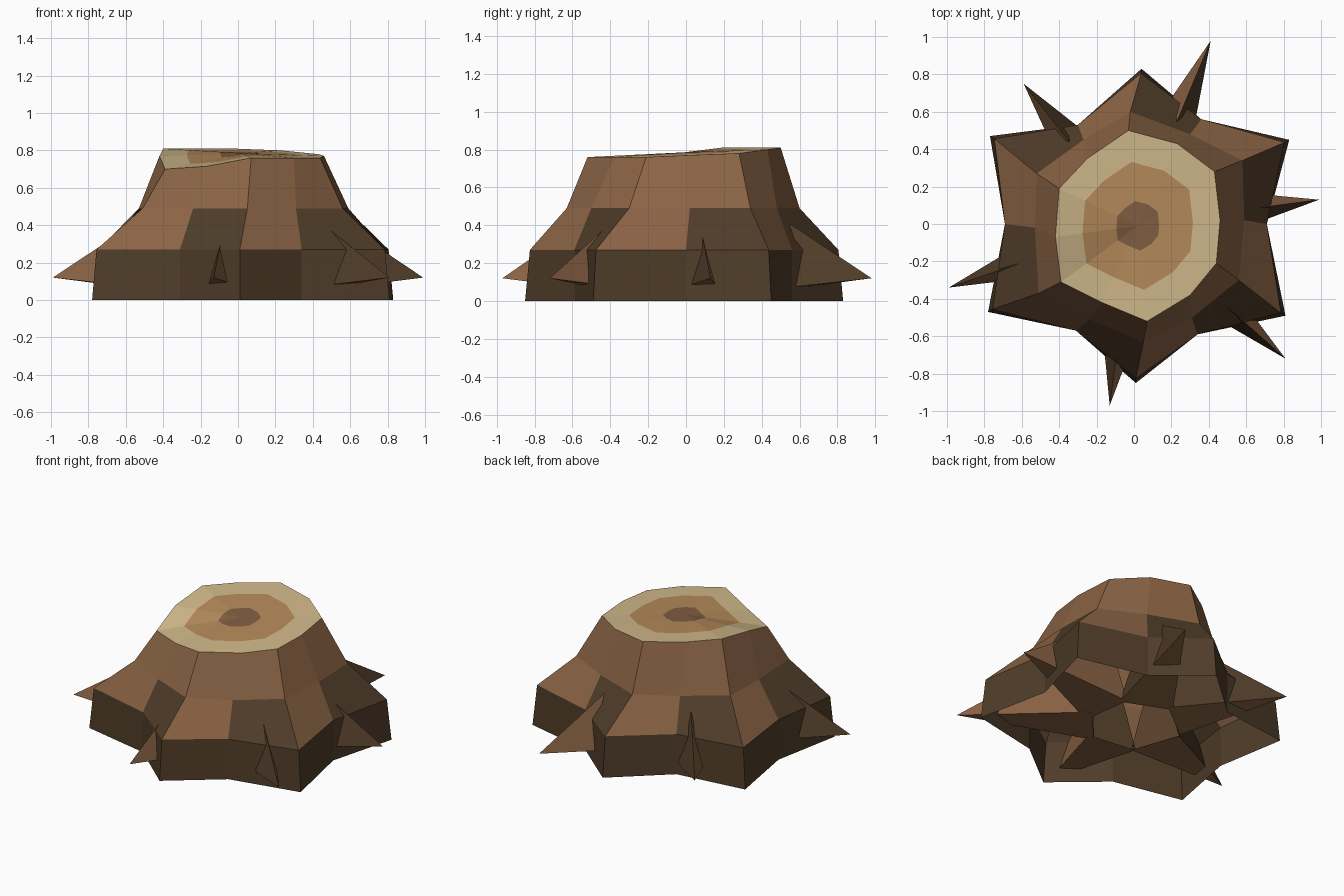
import bpy
from mathutils import Vector

default_cube = bpy.data.objects.get("Cube")
if default_cube:
    bpy.data.objects.remove(default_cube, do_unlink=True)


def make_material(name, red, green, blue):
    colour = (red, green, blue, 1)
    material = bpy.data.materials.new(name)
    material.use_nodes = True
    material.diffuse_color = colour
    shader = material.node_tree.nodes["Principled BSDF"]
    shader.inputs["Base Color"].default_value = colour
    shader.inputs["Roughness"].default_value = 0.9
    return material


light_bark = make_material("light bark", 0.26, 0.128, 0.06)
dark_bark = make_material("dark bark", 0.08, 0.046, 0.022)
pale_wood = make_material("pale sapwood", 0.64, 0.49, 0.26)
tan_wood = make_material("tan heartwood", 0.47, 0.26, 0.105)
core_wood = make_material("brown core", 0.225, 0.115, 0.055)


def make_object(name, points, faces, material_indices, materials):
    mesh = bpy.data.meshes.new(name)
    mesh.from_pydata([tuple(point) for point in points], [], faces)
    for material in materials:
        mesh.materials.append(material)
    for polygon, index in zip(mesh.polygons, material_indices):
        polygon.material_index = index
    mesh.update()
    obj = bpy.data.objects.new(name, mesh)
    bpy.context.collection.objects.link(obj)
    return obj


def loft(rings):
    """Join consecutive rings of equal length with quads."""
    count = len(rings[0])
    points = [point for ring in rings for point in ring]
    faces = []
    for level in range(len(rings) - 1):
        low, high = level * count, (level + 1) * count
        for i in range(count):
            j = (i + 1) % count
            faces.append((low + i, low + j, high + j, high + i))
    return points, faces


# Stump outlines, anticlockwise from the front lobe; lobes and valleys alternate
ground_outline = [(0.01, -0.85), (0.34, -0.59), (0.81, -0.49), (0.71, 0),
                  (0.83, 0.45), (0.36, 0.56), (0.04, 0.83), (-0.3, 0.53),
                  (-0.77, 0.47), (-0.69, 0), (-0.78, -0.47), (-0.31, -0.57)]
waist_outline = [(0.05, -0.63), (0.31, -0.5), (0.56, -0.3), (0.59, 0.02),
                 (0.58, 0.34), (0.3, 0.48), (-0.02, 0.6), (-0.27, 0.45),
                 (-0.52, 0.27), (-0.53, -0.02), (-0.51, -0.37), (-0.24, -0.51)]
rim_outline = [(0.07, -0.52, 0.76), (0.3, -0.38, 0.76), (0.44, -0.21, 0.76),
               (0.46, 0.02, 0.77), (0.43, 0.28, 0.78), (0.23, 0.43, 0.8),
               (-0.03, 0.5, 0.81), (-0.25, 0.35, 0.81), (-0.4, 0.19, 0.81),
               (-0.42, -0.07, 0.77), (-0.39, -0.31, 0.7), (-0.17, -0.42, 0.715)]

ground = [Vector((x, y, 0)) for x, y in ground_outline]
shoulder = []
for i, point in enumerate(ground):
    scale = 0.97 if i % 2 == 0 else 1
    shoulder.append(Vector((point.x * scale, point.y * scale, 0.27)))
waist = [Vector((x, y, 0.49)) for x, y in waist_outline]
rim = [Vector(point) for point in rim_outline]

# Bark sides: dark foot, alternating panels above it, light upper trunk
points, faces = loft([ground, shoulder, waist, rim])
count = len(rim)
bark_indices = []
for i in range(len(faces)):
    level = i // count
    dark = level == 0 or (level == 1 and i % 2 == 1)
    bark_indices.append(1 if dark else 0)
make_object("stump_bark", points, faces, bark_indices, [light_bark, dark_bark])

# Cut top with growth rings shrinking towards the pith
pith = Vector((0.02, -0.01, 0.785))
rings = [[pith.lerp(point, scale) for point in rim] for scale in (1, 0.67, 0.26)]
points, faces = loft(rings)
wood_indices = [i // count for i in range(len(faces))]
last = len(points) - count
points.append(pith)
for i in range(count):
    faces.append((last + i, last + (i + 1) % count, len(points) - 1))
    wood_indices.append(2)
make_object("cut_top", points, faces, wood_indices, [pale_wood, tan_wood, core_wood])

# Roots: three-sided spikes growing out through the dark panels
root_tips = [(0.99, 0.13), (0.41, 0.98), (-0.59, 0.75),
             (-0.99, -0.34), (-0.13, -0.97), (0.81, -0.72)]
up = Vector((0, 0, 1))
for number, (x, y) in enumerate(root_tips, start=1):
    tip = Vector((x, y, 0.12))
    outward = Vector((x, y, 0)).normalized()
    sideways = up.cross(outward)
    inner = outward * 0.25
    ridge = inner + up * 0.62
    left = inner + sideways * 0.17 + up * 0.03
    right = inner - sideways * 0.17 + up * 0.03
    make_object(f"root_{number}", [tip, ridge, left, right],
                [(0, 1, 2), (0, 3, 1), (0, 2, 3)], [0, 1, 0],
                [light_bark, dark_bark])
